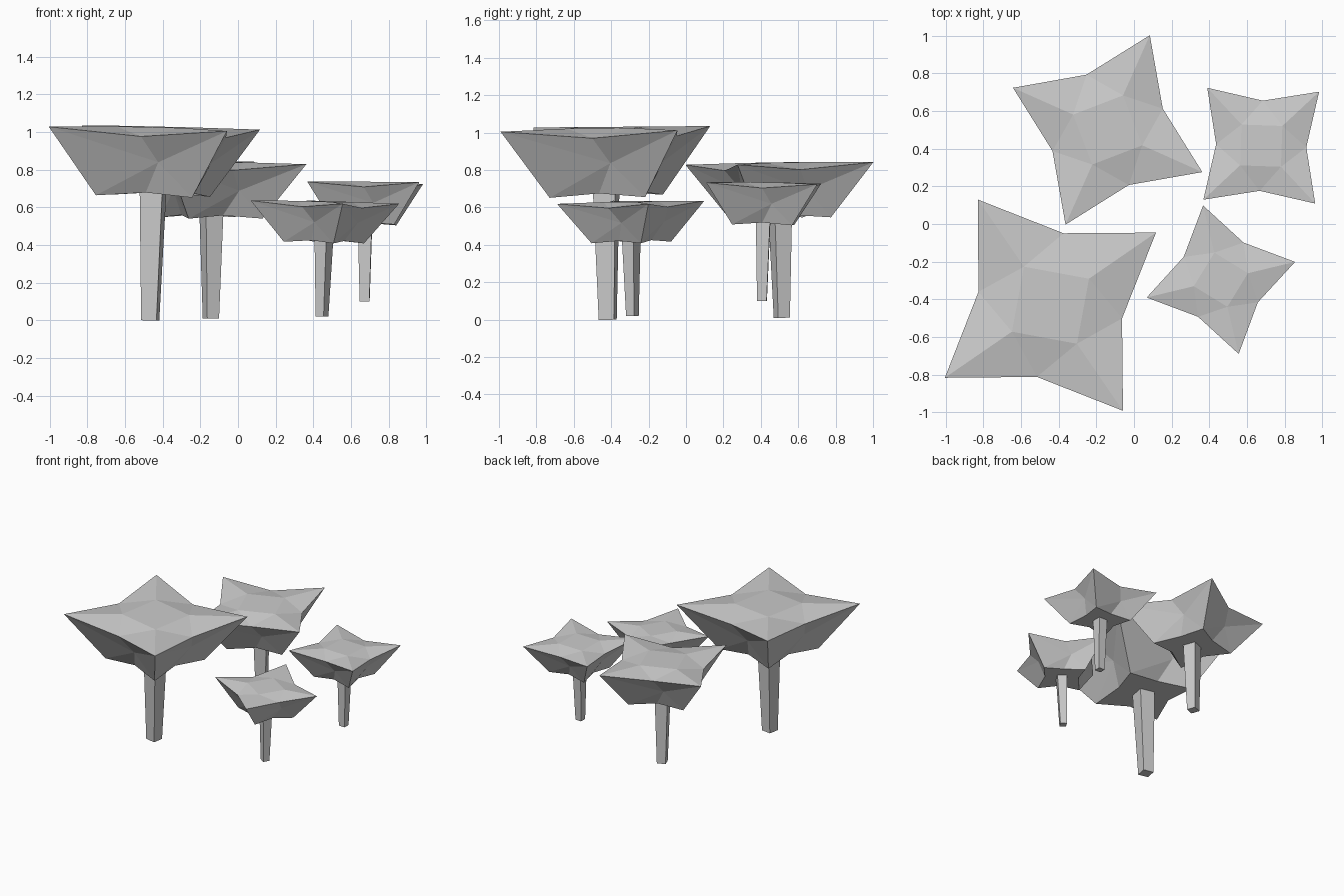
import bpy, bmesh
from math import sin, cos, radians
from mathutils import Vector, Matrix

cube = bpy.data.objects.get("Cube")
if cube:
    bpy.data.objects.remove(cube, do_unlink=True)

grey = bpy.data.materials.new("plain_grey")
grey.use_nodes = True
grey.diffuse_color = (0.6, 0.6, 0.6, 1)
grey.node_tree.nodes["Principled BSDF"].inputs["Base Color"].default_value = (0.6, 0.6, 0.6, 1)


def ring(bm, radius, z, offset=0):
    """Four vertices at quarter turns."""
    return [bm.verts.new((radius * cos(a), radius * sin(a), z))
            for a in (radians(offset + 90 * i) for i in range(4))]


def finish(bm, name, matrix):
    bmesh.ops.recalc_face_normals(bm, faces=bm.faces)
    mesh = bpy.data.meshes.new(name)
    bm.to_mesh(mesh)
    bm.free()
    mesh.materials.append(grey)
    obj = bpy.data.objects.new(name, mesh)
    obj.matrix_world = matrix
    bpy.context.collection.objects.link(obj)


def make_cap(name, matrix):
    # Four-pointed star canopy narrowing to a smaller star underneath
    bm = bmesh.new()
    top = ring(bm, 0.365, 1.51)
    tip = ring(bm, 1.0, 1.5)
    notch = ring(bm, 0.57, 1.44, 45)
    waist = ring(bm, 0.455, 1.24, 60)
    low_tip = ring(bm, 0.54, 0.97)
    low_notch = ring(bm, 0.31, 1.0, 45)
    bm.faces.new(top)
    for i in range(4):
        j = (i + 1) % 4
        # Sloping top panels
        bm.faces.new((top[i], tip[i], notch[i]))
        bm.faces.new((top[i], notch[i], top[j]))
        bm.faces.new((top[j], notch[i], tip[j]))
        # Folded side: a fan around the twisted waist point
        loop = (tip[i], notch[i], tip[j], low_tip[j], low_notch[i], low_tip[i])
        for k in range(6):
            bm.faces.new((waist[i], loop[k], loop[(k + 1) % 6]))
    # Underside
    bm.faces.new([v for pair in zip(low_tip, low_notch) for v in pair])
    finish(bm, name, matrix)


def make_stem(name, matrix):
    # Square tapered stem
    bm = bmesh.new()
    foot = ring(bm, 0.086, 0)
    head = ring(bm, 0.128, 1.05)
    bm.faces.new(foot)
    bm.faces.new(head)
    for i in range(4):
        j = (i + 1) % 4
        bm.faces.new((foot[i], foot[j], head[j], head[i]))
    finish(bm, name, matrix)


# name: centre x, y, base z, size, turn in degrees, slope along x, slope along y
trees = {
    "large_front": (-0.445, -0.43, 0.0, 0.68, 34.5, -0.022, 0.012),
    "medium_back": (-0.14, 0.50, 0.01, 0.55, 66, -0.005, 0.016),
    "small_back": (0.675, 0.415, 0.10, 0.42, 43, -0.005, -0.015),
    "small_front": (0.46, -0.295, 0.02, 0.405, 13.5, -0.025, 0.015),
}
for label, (x, y, z, size, turn, slope_x, slope_y) in trees.items():
    lean = Vector((0, 0, 1)).rotation_difference(Vector((-slope_x, -slope_y, 1)))
    spin = Matrix.Rotation(radians(turn), 4, "Z")
    # Lean about the canopy so that the foot shifts
    pivot = Matrix.Translation((0, 0, 1.4))
    pose = pivot @ lean.to_matrix().to_4x4() @ pivot.inverted() @ spin
    matrix = Matrix.Translation((x, y, z)) @ Matrix.Scale(size, 4) @ pose
    make_cap(label + "_canopy", matrix)
    make_stem(label + "_stem", matrix)
